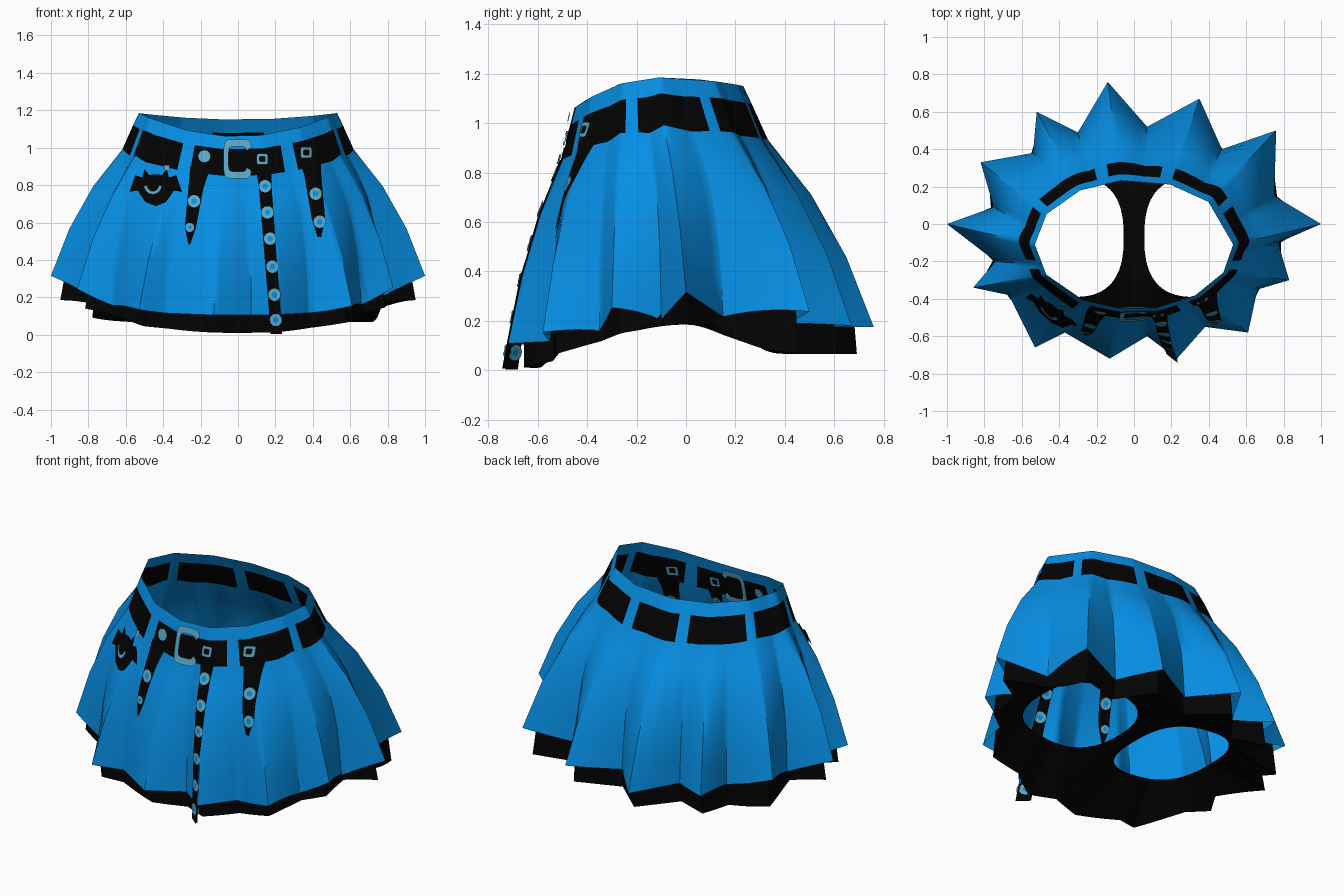
import bpy
from math import sin, cos, radians, degrees, atan2, pi
from mathutils import Vector

cube = bpy.data.objects.get("Cube")
if cube:
    bpy.data.objects.remove(cube)


def material(name, rgb):
    m = bpy.data.materials.new(name)
    m.use_nodes = True
    m.diffuse_color = (*rgb, 1)
    bsdf = m.node_tree.nodes["Principled BSDF"]
    bsdf.inputs["Base Color"].default_value = (*rgb, 1)
    bsdf.inputs["Roughness"].default_value = 0.8
    return m


BLUE = material("bright blue cloth", (0.002, 0.275, 0.78))
BLACK = material("black leather", (0.0008, 0.0008, 0.0008))
STEEL = material("pale steel blue", (0.10, 0.40, 0.58))


def build(name, verts, faces, mats, rule=None):
    me = bpy.data.meshes.new(name)
    me.from_pydata(verts, [], faces)
    for m in mats:
        me.materials.append(m)
    if rule:
        for p in me.polygons:
            p.material_index = rule(p.index)
    ob = bpy.data.objects.new(name, me)
    bpy.context.collection.objects.link(ob)
    bpy.ops.object.select_all(action='DESELECT')
    ob.select_set(True)
    bpy.context.view_layer.objects.active = ob
    bpy.ops.object.shade_smooth_by_angle(angle=radians(55))
    return ob


def grid_faces(rows, cols, closed=False):
    out = []
    for i in range(rows - 1):
        for j in range(cols if closed else cols - 1):
            k = (j + 1) % cols
            out.append((i * cols + j, (i + 1) * cols + j, (i + 1) * cols + k, i * cols + k))
    return out


# Hem corners seen from above: pleat ridge, pleat valley, ridge, ...
HEM = [(1, 0), (.75, .15), (.76, .5), (.47, .4), (.35, .67), (.07, .52), (-.14, .76),
       (-.3, .49), (-.52, .6), (-.54, .38), (-.82, .33), (-.75, .09), (-1, 0),
       (-.74, -.2), (-.86, -.34), (-.67, -.38), (-.53, -.66), (-.37, -.58), (-.13, -.72),
       (.07, -.6), (.23, -.72), (.38, -.55), (.61, -.58), (.66, -.35), (.83, -.3), (.77, -.1)]
ANG = [degrees(atan2(y / .75, x)) % 360 for x, y in HEM] + [360]
FLARE = [(0, 0), (.08, .07), (.225, .19), (.45, .52), (.71, .79), (1, 1), (1.3, 1.2)]


def lerp_table(table, t):
    for (a, fa), (b, fb) in zip(table, table[1:]):
        if t <= b:
            break
    return fa + (fb - fa) * (t - a) / (b - a)


def segment(a):
    return max(k for k in range(len(HEM)) if ANG[k] <= a % 360)


def hem(a):
    """Hem point, and how far it lies from ridge (0) to valley (1)."""
    a %= 360
    i = segment(a)
    s = (a - ANG[i]) / (ANG[i + 1] - ANG[i])
    p, q = HEM[i], HEM[(i + 1) % len(HEM)]
    valley = 1 - s if i % 2 else s
    c, d = cos(radians(a)), sin(radians(a))
    z = .14 + .035 * d + (.175 - .1 * valley) * abs(c) ** 3
    return Vector((p[0] + (q[0] - p[0]) * s, p[1] + (q[1] - p[1]) * s, z)), valley


def rim(a):
    c, s = cos(radians(a)), sin(radians(a))
    z = 1.185 * c * c + (1.06 if s < 0 else 1.15) * s * s
    return Vector((.53 * c, -.11 + .345 * s, z))


def waist(a):
    """Waist opening: straight from each pleat ridge to the next."""
    a %= 360
    i = segment(a) // 2 * 2
    lo, hi = ANG[i], ANG[i + 2]
    return rim(lo).lerp(rim(hi), (a - lo) / (hi - lo))


def cloth(a, t):
    w, (h, valley) = waist(a), hem(a)
    f = lerp_table(FLARE, t)
    p = w.lerp(h, f + .72 * valley * f * (1 - f))
    p.z = w.z + (h.z - w.z) * t
    return p


def on_front(x, z):
    """Point of the skirt's front at a given x and height."""
    lo, hi = 181, 359
    for _ in range(22):
        a = (lo + hi) / 2
        w, h = waist(a).z, hem(a)[0].z
        p = cloth(a, (w - z) / (w - h))
        lo, hi = (a, hi) if p.x < x else (lo, a)
    return p


# Pleated skirt, with the belt as dark faces broken by cloth loops
GAPS = [29, 72, 108, 151, 199, 242, 298, 341]
HALF_GAP = 3.5
edges = [g + d for g in GAPS for d in (-HALF_GAP, HALF_GAP)]
columns = sorted({round(a, 3) for a in list(range(0, 360, 3)) + ANG[:-1] + edges})
rows = [0, .074, .222, .34, .45, .58, .71, .85, 1]
n = len(columns)


def belt_rule(i):
    r, c = divmod(i, n)
    nxt = columns[c + 1] if c + 1 < n else 360
    mid = (columns[c] + nxt) / 2
    return int(r == 1 and all(abs(mid - g) > HALF_GAP for g in GAPS))


build("pleated_skirt", [cloth(a, t) for t in rows for a in columns],
      grid_faces(len(rows), n, True), [BLUE, BLACK], belt_rule)


# Dark underlayer: short wall inside the hem, with shallower pleats
def under(a):
    h, valley = hem(a)
    c, s = abs(cos(radians(a))), sin(radians(a))
    k = .07 * valley
    z = .01 + .175 * c ** 2.4 if s < 0 else .065 + .12 * c ** 12
    return Vector((h.x * (.95 + k), h.y * (.91 + k), z))


wall = []
for a in columns:
    p = cloth(a, .86)
    wall.append(Vector((p.x * .95, p.y * .95, p.z)))
build("underlayer_wall", wall + [under(a) for a in columns],
      grid_faces(2, n, True), [BLACK])

# Underside of each half, running from hem and centre line to a leg opening
for side, label in ((1, "left"), (-1, "right")):
    arc = [a for a in columns if a > 270] + [a for a in columns if a < 90]
    if side < 0:
        arc = [a for a in columns if 270 > a > 90][::-1]
    front, back = under(270), under(90)
    outer = [front] + [under(a) for a in arc] + [back]
    for k in range(1, 16):
        s = k / 16
        p = back.lerp(front, s)
        outer.append(Vector((0, p.y, p.z + (.2 - p.z) * sin(pi * s) ** .6)))
    inner = []
    for p in outer:
        f = atan2((p.y + .07) / .34, (p.x * side - .33) / .28)
        c, s = cos(f), sin(f)
        grow = (abs(c) ** 2.6 + abs(s) ** 2.6) ** (-1 / 2.6)
        inner.append(Vector((side * (.33 + .275 * c * grow), -.07 + .32 * s * grow, .225 + .03 * c)))
    build(label + "_leg_opening", outer + inner, grid_faces(2, len(outer), True), [BLACK])

OUT = Vector((0, -.95, .3))


def patch(name, mat, fn, ns, nt, lift, lining=True):
    """Thin sheet laid on the front cloth, repeated as a lining inside."""
    verts, faces = [], []
    for sign in ((1, -1) if lining else (1,)):
        base = len(verts)
        for i in range(nt + 1):
            for j in range(ns + 1):
                verts.append(on_front(*fn(j / ns, i / nt)) + OUT * lift * sign)
        faces += [tuple(base + v for v in f) for f in grid_faces(nt + 1, ns + 1)]
    return build(name, verts, faces, [mat])


def strap(name, profile):
    """Profile rows are (height, centre x, half width), top to bottom."""
    top, low = profile[0][0], profile[-1][0]
    centre = [(-r[0], r[1]) for r in profile]
    wide = [(-r[0], r[2]) for r in profile]

    def fn(s, t):
        z = top + (low - top) * t
        return lerp_table(centre, -z) + (2 * s - 1) * lerp_table(wide, -z), z
    patch(name, BLACK, fn, 6, 40, .007)


def ring(name, mat, x, z, r0, r1, lift=.013, power=2, start=0, sweep=2 * pi, tall=1.0):
    """Ring on the cloth; a higher power makes it squarer."""
    def fn(s, t):
        a = start + sweep * s
        c, d = cos(a), sin(a)
        k = (r0 + (r1 - r0) * t) / (abs(c) ** power + abs(d) ** power) ** (1 / power)
        return x + k * c, z + k * d * tall
    patch(name, mat, fn, 32, 2, lift)


# Hanging straps
strap("right_strap", [(.9, -.2, .055), (.78, -.225, .04), (.57, -.255, .03), (.48, -.26, .004)])
strap("long_strap", [(.9, .135, .045), (.8, .145, .034), (.005, .205, .03)])
strap("left_strap", [(.94, .385, .06), (.85, .4, .045), (.62, .43, .036), (.52, .435, .01)])

# Eyelets with cloth showing through
EYELETS = [(-.235, .71), (-.258, .57), (.415, .75), (.437, .6), (.145, .79), (.158, .65),
           (.172, .51), (.184, .36), (.195, .21), (.202, .075)]
for x, z in EYELETS:
    r = .024 if (x < 0 and z < .6) else .033
    ring("eyelet_ring", STEEL, x, z, r * .45, r)
    ring("eyelet_centre", BLUE, x, z, 0, r * .45)

# Belt studs and buckle, open towards the long strap
ring("round_stud", STEEL, -.18, .95, 0, .034)
for x, z in ((.13, .935), (.365, .97)):
    ring("square_stud", STEEL, x, z, .014, .03, power=8)
ring("buckle_frame", STEEL, -.002, .935, .048, .075, .015, 6, radians(32), radians(296), 1.4)

# Winged charm hanging from the belt
HALF = [(0, .07), (.035, .065), (.06, .095), (.07, .05), (.11, .06), (.14, -.03),
        (.1, -.01), (.085, -.04), (.055, -.08), (0, -.1)]
outline = HALF + [(-x, z) for x, z in HALF[-2:0:-1]]
cx, cz = -.44, .78
charm = [on_front(cx, cz) + OUT * .03] + [on_front(cx + x, cz + z) + OUT * (.025 + .15 * abs(x))
                                          for x, z in outline]
m = len(outline)
build("winged_charm", charm, [(0, k + 1, (k + 1) % m + 1) for k in range(m)], [BLACK])
patch("charm_smile", STEEL, lambda s, t: (cx - .015 + (.03 + .018 * t) * cos(pi + pi * s),
                                          cz + .005 + (.03 + .018 * t) * sin(pi + pi * s)),
      12, 1, .044, False)
patch("charm_link", STEEL, lambda s, t: (-.395 + .03 * s, .87 + .035 * t), 2, 2, .01, False)
